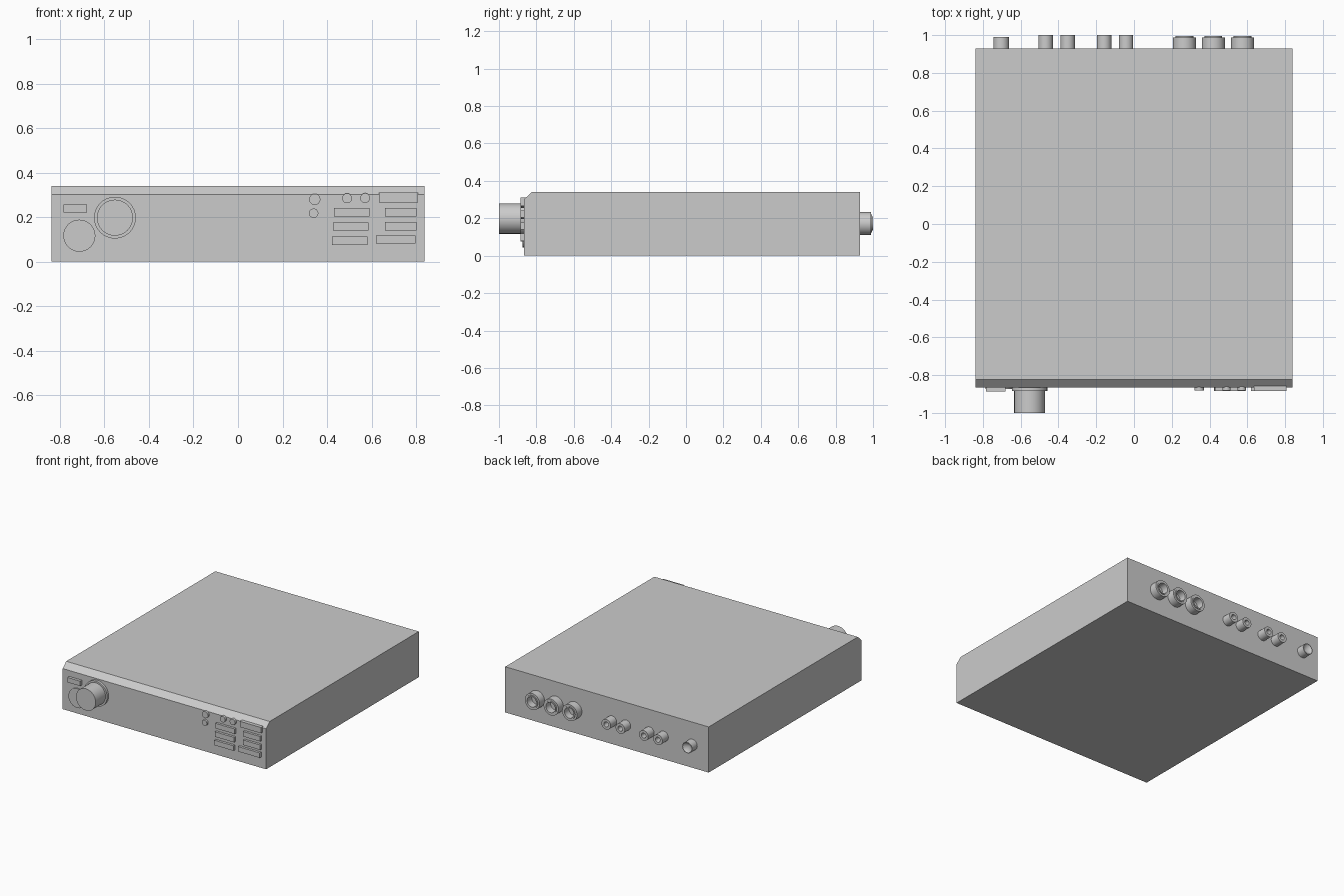
import bpy, bmesh, math

cube = bpy.data.objects.get("Cube")
if cube:
    bpy.data.objects.remove(cube, do_unlink=True)

FRONT, BACK, HALF_W = -0.866, 0.93, 0.838

grey = bpy.data.materials.new("plain grey")
grey.use_nodes = True
colour = (0.6, 0.6, 0.6, 1)
grey.diffuse_color = colour
grey.node_tree.nodes["Principled BSDF"].inputs["Base Color"].default_value = colour


def finish(name, bm, smooth=False):
    bmesh.ops.recalc_face_normals(bm, faces=bm.faces)
    mesh = bpy.data.meshes.new(name)
    bm.to_mesh(mesh)
    bm.free()
    mesh.materials.append(grey)
    ob = bpy.data.objects.new(name, mesh)
    bpy.context.collection.objects.link(ob)
    if smooth:
        bpy.ops.object.select_all(action='DESELECT')
        ob.select_set(True)
        bpy.context.view_layer.objects.active = ob
        bpy.ops.object.shade_smooth_by_angle(angle=math.radians(30))
    return ob


def lathe(name, x, z, profile, segments=32):
    """Spin (radius, y) points about an axis along y through (x, z)."""
    bm = bmesh.new()
    verts = [bm.verts.new((x + r, y, z)) for r, y in profile]
    edges = [bm.edges.new(pair) for pair in zip(verts, verts[1:])]
    bmesh.ops.spin(bm, geom=verts + edges, cent=(x, 0, z), axis=(0, 1, 0),
                   angle=math.tau, steps=segments)
    bmesh.ops.remove_doubles(bm, verts=bm.verts, dist=0.0001)
    return finish(name, bm, smooth=True)


def disc(name, x, z, radius, y_end):
    return lathe(name, x, z, [(0, FRONT + 0.005), (radius, FRONT + 0.005),
                              (radius, y_end), (0, y_end)])


def plate(name, x0, x1, z0, z1, y_end=-0.884):
    y_in = FRONT + 0.03
    bm = bmesh.new()
    bmesh.ops.create_cube(bm, size=1)
    for v in bm.verts:
        v.co.x = x1 if v.co.x > 0 else x0
        v.co.y = y_in if v.co.y > 0 else y_end
        v.co.z = z1 if v.co.z > 0 else z0
    return finish(name, bm)


# Case: side outline with chamfered front top edge, extruded across the width
bm = bmesh.new()
outline = [(FRONT, 0), (BACK, 0), (BACK, 0.34), (FRONT + 0.042, 0.34), (FRONT, 0.302)]
side = bm.faces.new([bm.verts.new((-HALF_W, y, z)) for y, z in outline])
grown = bmesh.ops.extrude_face_region(bm, geom=[side])["geom"]
bmesh.ops.translate(bm, vec=(2 * HALF_W, 0, 0),
                    verts=[g for g in grown if isinstance(g, bmesh.types.BMVert)])
finish("case", bm)

# Volume knob, its collar, and the round socket beside it
disc("knob_collar", -0.553, 0.198, 0.094, -0.884)
disc("volume_knob", -0.553, 0.198, 0.081, -1.0)
disc("headphone_socket", -0.713, 0.117, 0.072, -0.874)
plate("power_button", -0.784, -0.679, 0.222, 0.258, -0.887)

# Small round buttons
for i, (x, z, r) in enumerate([(0.345, 0.28, 0.025), (0.34, 0.218, 0.021),
                               (0.49, 0.285, 0.022), (0.571, 0.286, 0.022)]):
    disc(f"round_button_{i + 1}", x, z, r, -0.882)

# Rectangular buttons: a left column of three and a right column of four
for i in range(3):
    x, z = 0.432 - 0.0045 * i, 0.204 - 0.064 * i
    plate(f"left_column_button_{i + 1}", x, x + 0.159, z, z + 0.037)
for i, (x0, x1, z) in enumerate([(0.634, 0.808, 0.267), (0.661, 0.802, 0.204),
                                 (0.661, 0.802, 0.141), (0.62, 0.798, 0.081)]):
    plate(f"right_column_button_{i + 1}", x0, x1, z, z + (0.043 if i == 0 else 0.037))

# Rear connectors
JACK_Z = 0.172
for i, x in enumerate((0.267, 0.42, 0.575)):
    lathe(f"large_connector_{i + 1}", x, JACK_Z,
          [(0.061, BACK - 0.01), (0.061, 0.988), (0.047, 0.988), (0.047, 0.994),
           (0.038, 0.994), (0.038, BACK + 0.01), (0, BACK + 0.01)])
for i, x in enumerate((-0.042, -0.158, -0.351, -0.468)):
    lathe(f"small_connector_{i + 1}", x, JACK_Z,
          [(0.038, BACK - 0.01), (0.038, 1.0), (0.019, 1.0),
           (0.019, BACK + 0.02), (0, BACK + 0.02)])
lathe("power_connector", -0.703, JACK_Z,
      [(0.041, BACK - 0.01), (0.041, 0.99), (0.037, 0.99), (0, 0.96)])
